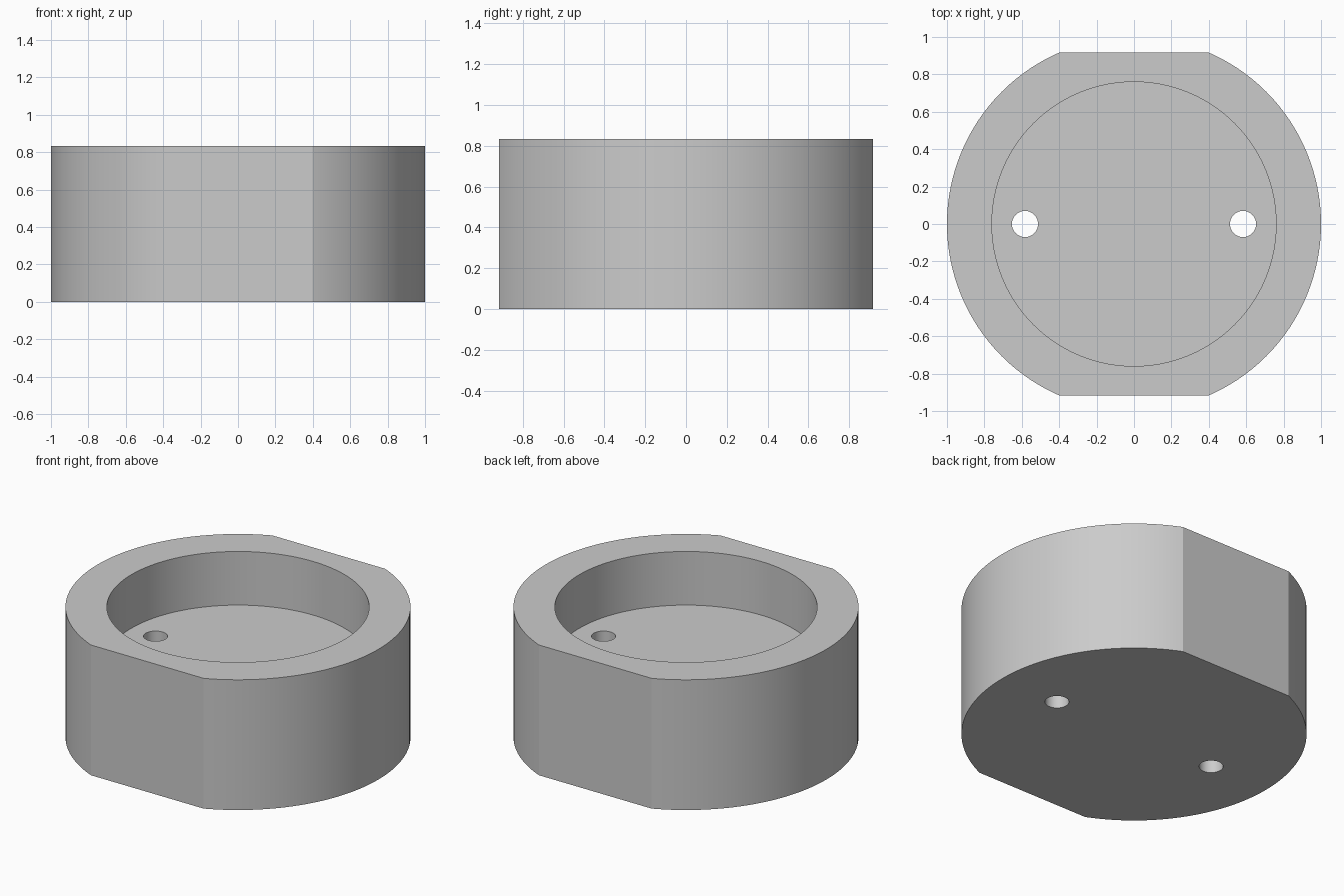
import bpy, bmesh, math
from mathutils import Matrix, Vector

default = bpy.data.objects.get("Cube")
if default:
    bpy.data.objects.remove(default, do_unlink=True)

HEIGHT = 0.833
FLAT = 0.917
POCKET_RADIUS, POCKET_FLOOR = 0.76, 0.49
HOLE_RADIUS, HOLE_X = 0.07, 0.583

grey = bpy.data.materials.new("plain grey")
colour = (0.6, 0.6, 0.6, 1)
grey.diffuse_color = colour
grey.use_nodes = True
grey.node_tree.nodes["Principled BSDF"].inputs["Base Color"].default_value = colour


def cylinder(name, radius, bottom, top, x=0, sides=96, flat=None):
    """Upright cylinder, optionally trimmed by two flats facing -y and +y."""
    bm = bmesh.new()
    bmesh.ops.create_cone(bm, cap_ends=True, segments=sides, radius1=radius,
                          radius2=radius, depth=top - bottom,
                          matrix=Matrix.Translation((x, 0, (bottom + top) / 2)))
    if flat:
        for side in (-1, 1):
            cut = bmesh.ops.bisect_plane(
                bm, geom=bm.verts[:] + bm.edges[:] + bm.faces[:],
                plane_co=Vector((0, side * flat, 0)),
                plane_no=Vector((0, side, 0)), clear_outer=True)
            edges = [e for e in cut["geom_cut"] if isinstance(e, bmesh.types.BMEdge)]
            bmesh.ops.holes_fill(bm, edges=edges, sides=0)
        bmesh.ops.recalc_face_normals(bm, faces=bm.faces[:])
    mesh = bpy.data.meshes.new(name)
    bm.to_mesh(mesh)
    bm.free()
    mesh.materials.append(grey)
    obj = bpy.data.objects.new(name, mesh)
    bpy.context.collection.objects.link(obj)
    return obj


# Round body with front and back flats
body = cylinder("flanged_cup_body", 1, 0, HEIGHT, sides=128, flat=FLAT)

# Round pocket and two through holes
cutters = [cylinder("pocket_cutter", POCKET_RADIUS, POCKET_FLOOR, HEIGHT + 0.2, sides=128)]
for side, label in ((1, "left"), (-1, "right")):
    cutters.append(cylinder(label + "_hole_cutter", HOLE_RADIUS, -0.2,
                            POCKET_FLOOR + 0.1, x=side * HOLE_X, sides=32))

bpy.ops.object.select_all(action="DESELECT")
bpy.context.view_layer.objects.active = body
body.select_set(True)
for cutter in cutters:
    cutter.hide_render = True
    mod = body.modifiers.new(cutter.name, "BOOLEAN")
    mod.operation = "DIFFERENCE"
    mod.solver = "EXACT"
    mod.object = cutter
    bpy.ops.object.modifier_apply(modifier=mod.name)
    bpy.data.objects.remove(cutter, do_unlink=True)

# Smooth walls, crisp rims and flats
bpy.ops.object.shade_smooth_by_angle(angle=math.radians(15))
